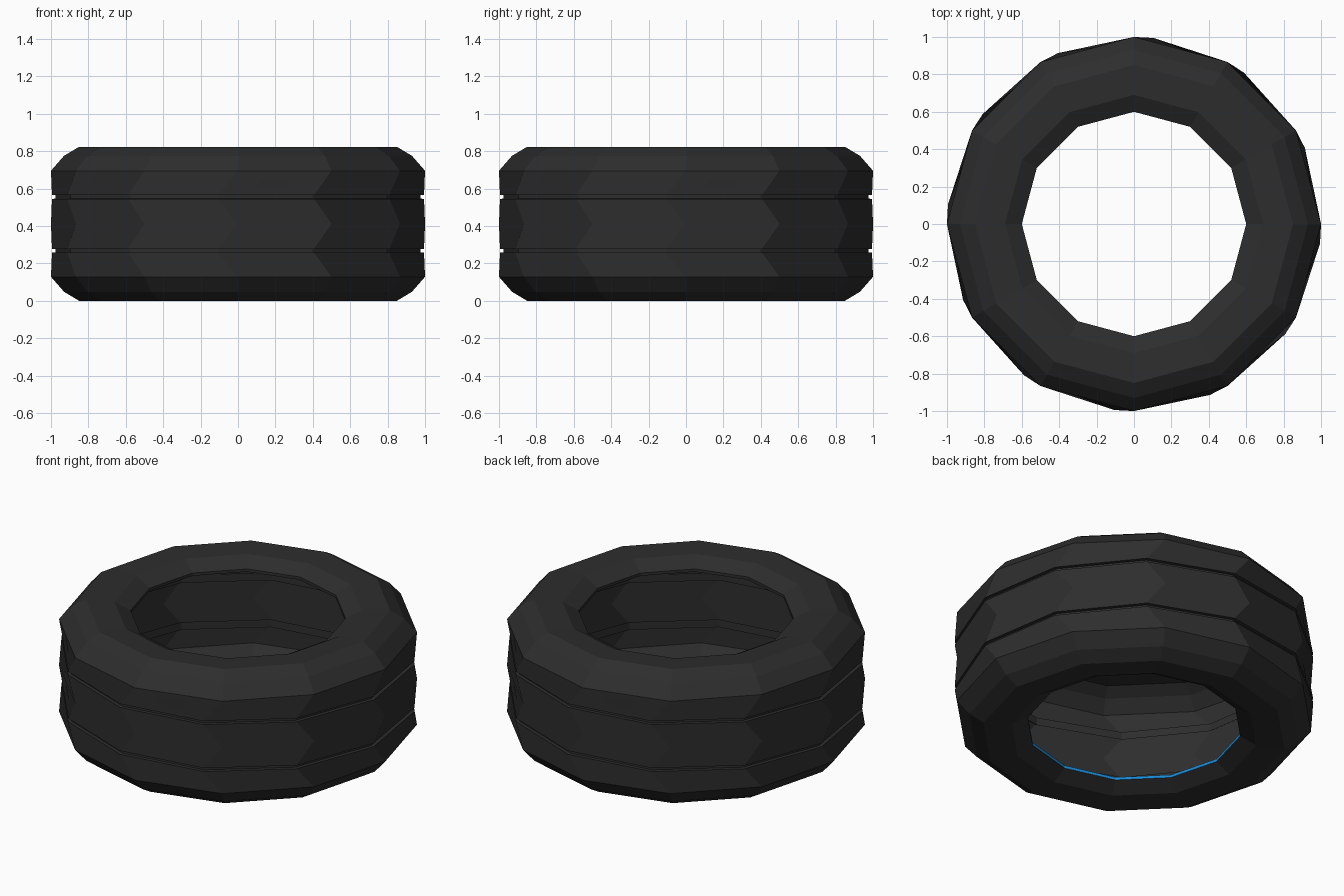
import bpy, bmesh, math
from mathutils import Vector

if "Cube" in bpy.data.objects:
    bpy.data.objects.remove(bpy.data.objects["Cube"])

SIDES, H, THICK = 12, 0.823, 0.02
TW = math.radians(-6)          # the groove rings are turned, giving chevron facets

# Lower half of the outer profile: radius, height, turn
half = [(0.60, 0.058, 0), (0.69, 0.008, 0), (0.85, 0.0, 0), (0.93, 0.048, 0),
        (1.0, 0.128, 0), (1.0, 0.257, TW), (0.98, 0.258, TW),
        (0.98, 0.277, TW), (1.0, 0.278, TW)]
outer = half + [(1.0, H / 2, 0)] + [(r, H - z, t) for r, z, t in reversed(half)]

# Inner skin: the same profile pushed inwards
inner = []
for i, (r, z, t) in enumerate(outer):
    a, b = outer[max(i - 1, 0)], outer[min(i + 1, len(outer) - 1)]
    d = Vector((b[0] - a[0], b[1] - a[1])).normalized()
    inner.append((r - d.y * THICK, z + d.x * THICK, t))
# keep both lips at the hole radius
for k in (0, -1):
    r, z, t = inner[k]
    inner[k] = (0.60, z, t)


def mat(name, col):
    m = bpy.data.materials.new(name)
    m.diffuse_color = (*col, 1)
    m.use_nodes = True
    m.node_tree.nodes["Principled BSDF"].inputs["Base Color"].default_value = m.diffuse_color
    return m


# Tyre: closed profile swept around z
loop = outer + inner[::-1]
n_out, n = len(outer), len(loop)
bm = bmesh.new()
rings = []
for r, z, t in loop:
    ring = []
    for s in range(SIDES):
        a = 2 * math.pi * s / SIDES + t
        ring.append(bm.verts.new((r * math.cos(a), r * math.sin(a), z)))
    rings.append(ring)
for i in range(n):
    j = (i + 1) % n
    # blue: lower inside lining and lower lip edge
    lining = i >= n_out and loop[i][1] < 0.1
    for s in range(SIDES):
        q = (s + 1) % SIDES
        f = bm.faces.new((rings[i][s], rings[i][q], rings[j][q], rings[j][s]))
        f.material_index = 1 if lining else 0
bmesh.ops.recalc_face_normals(bm, faces=bm.faces[:])
me = bpy.data.meshes.new("tyre")
bm.to_mesh(me)
bm.free()
me.materials.append(mat("black rubber", (0.026, 0.026, 0.026)))
me.materials.append(mat("blue lining", (0.01, 0.25, 0.65)))
bpy.context.collection.objects.link(bpy.data.objects.new("tyre", me))
